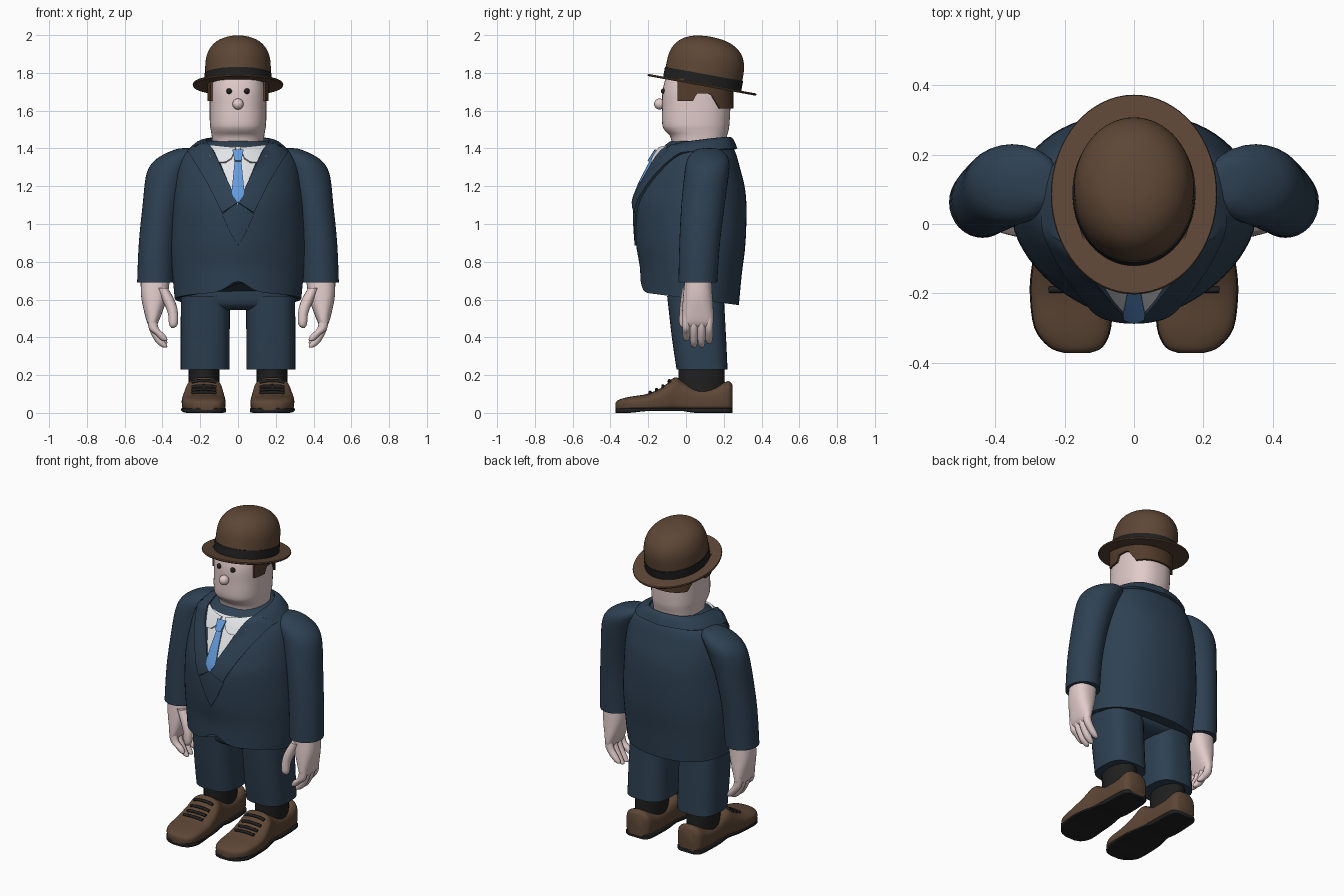
import bpy, bmesh, math
from mathutils import Vector, Matrix
from mathutils.bvhtree import BVHTree

cube = bpy.data.objects.get("Cube")
if cube:
    bpy.data.objects.remove(cube)


def material(name, rgb):
    m = bpy.data.materials.new(name)
    m.use_nodes = True
    m.diffuse_color = (*rgb, 1)
    m.node_tree.nodes["Principled BSDF"].inputs["Base Color"].default_value = (*rgb, 1)
    return m


navy = material("navy cloth", (.027, .052, .085))
brown = material("brown felt and leather", (.11, .062, .036))
hair_brown = material("hair brown", (.085, .045, .025))
skin = material("pale skin", (.75, .60, .59))
white = material("white shirt", (.76, .78, .80))
blue = material("blue tie", (.13, .33, .72))
black = material("black", (.014, .014, .014))


def finish(name, bm, mat, mirror=False, angle=40):
    """Turn a bmesh into a smooth shaded object, optionally mirrored across x."""
    bmesh.ops.recalc_face_normals(bm, faces=bm.faces)
    mesh = bpy.data.meshes.new(name)
    bm.to_mesh(mesh)
    bm.free()
    obj = bpy.data.objects.new(name, mesh)
    bpy.context.collection.objects.link(obj)
    mesh.materials.append(mat)
    bpy.ops.object.select_all(action='DESELECT')
    obj.select_set(True)
    bpy.context.view_layer.objects.active = obj
    bpy.ops.object.shade_smooth_by_angle(angle=math.radians(angle))
    if mirror:
        obj.modifiers.new("Mirror", 'MIRROR')
    return obj


def spline(keys, sub):
    """Catmull-Rom interpolation through tuples."""
    out = []
    for i in range(len(keys) - 1):
        p = [keys[max(0, min(len(keys) - 1, i + k))] for k in (-1, 0, 1, 2)]
        for s in range(sub):
            t = s / sub
            out.append([b + .5 * t * (c - a + t * (2*a - 5*b + 4*c - d + t * (3*(b - c) + d - a)))
                        for a, b, c, d in zip(*p)])
    return out + [list(keys[-1])]


def skin_rows(bm, rows, closed):
    vs = [[bm.verts.new(p) for p in r] for r in rows]
    n = len(rows[0])
    for a, b in zip(vs, vs[1:]):
        for i in range(n if closed else n - 1):
            j = (i + 1) % n
            bm.faces.new((a[i], a[j], b[j], b[i]))
    return vs


def signed_pow(v, e):
    return math.copysign(abs(v) ** e, v)


def loft(name, mat, rings, n=(2, 2), along='z', sub=4, seg=32, mirror=False, warp=None):
    """Rings are (position, centre x, low, high, half width); n shapes the low and high halves."""
    rows = []
    for t, c, lo, hi, r in spline(rings, sub):
        row = []
        for k in range(seg):
            a = 2 * math.pi * k / seg
            e = 2 / (n[0] if math.sin(a) < 0 else n[1])
            x = c + r * signed_pow(math.cos(a), e)
            v = (lo + hi) / 2 + (hi - lo) / 2 * signed_pow(math.sin(a), e)
            p = Vector((x, v, t) if along == 'z' else (x, t, v))
            row.append(warp(p) if warp else p)
        rows.append(row)
    bm = bmesh.new()
    vs = skin_rows(bm, rows, True)
    bm.faces.new(vs[0])
    bm.faces.new(vs[-1])
    return finish(name, bm, mat, mirror)


def sheet(name, mat, rows, thick, mirror=False):
    bm = bmesh.new()
    skin_rows(bm, rows, False)
    bmesh.ops.recalc_face_normals(bm, faces=bm.faces)
    bmesh.ops.solidify(bm, geom=bm.faces[:], thickness=thick)
    return finish(name, bm, mat, mirror)


def ball(name, mat, centre, radius, mirror=False):
    bm = bmesh.new()
    bmesh.ops.create_uvsphere(bm, u_segments=20, v_segments=12, radius=radius)
    bmesh.ops.translate(bm, vec=centre, verts=bm.verts)
    return finish(name, bm, mat, mirror)


def tree(obj):
    return BVHTree.FromPolygons([v.co for v in obj.data.vertices],
                                [p.vertices[:] for p in obj.data.polygons])


# Jacket body with a sloping hem and a cutaway front
def hem(p):
    k = max(0, (.9 - p.z) / .3)
    p.z -= (p.y - .02) * .135 * k
    if p.y < 0:
        p.z += .06 * k ** 3 * math.exp(-(p.x / .07) ** 2)
    return p


jacket = loft("jacket_body", navy, [
    (.605, 0, -.24, .28, .335), (.75, 0, -.245, .295, .348), (.9, 0, -.265, .315, .353),
    (1.09, 0, -.272, .32, .343), (1.2, 0, -.24, .31, .333), (1.3, 0, -.19, .285, .318),
    (1.37, 0, -.15, .265, .285), (1.41, 0, -.12, .245, .23), (1.44, 0, -.08, .23, .16)],
    n=(1.75, 2.3), seg=64, warp=hem)
front = tree(jacket)


def front_y(x, z, default):
    hit = front.ray_cast(Vector((x, -2, z)), Vector((0, 1, 0)))[0]
    return hit.y if hit else default


def patch(name, mat, outline, lift, thick, mirror=False):
    """Cloth piece cut from an x-z outline and laid on the front of the jacket."""
    bm = bmesh.new()
    bm.faces.new([bm.verts.new((x, 0, z)) for x, z in outline])
    for axis, start in ((0, -.2), (2, .85)):
        for i in range(1, 32):
            co, no = Vector(), Vector()
            co[axis], no[axis] = start + i * .02, 1
            bmesh.ops.bisect_plane(bm, geom=bm.verts[:] + bm.edges[:] + bm.faces[:],
                                   plane_co=co, plane_no=no)
    for v in bm.verts:
        v.co.y = front_y(v.co.x, v.co.z, -.05) - lift
    bmesh.ops.recalc_face_normals(bm, faces=bm.faces)
    bmesh.ops.solidify(bm, geom=bm.faces[:], thickness=thick)
    return finish(name, bm, mat, mirror)


# Shirt, shirt collar, tie and the jacket's closing flap
patch("shirt_front", white, [(0, 1.1), (.15, 1.41), (-.15, 1.41)], .008, .006)
patch("shirt_collar_wings", white,
      [(.012, 1.405), (.035, 1.35), (.065, 1.33), (.1, 1.328), (.15, 1.36), (.15, 1.42)],
      .022, .014, True)
loft("shirt_collar_band", white, [(1.36, 0, -.1, .22, .15), (1.425, 0, -.095, .225, .148)], sub=1)
patch("tie_blade", blue, [(.016, 1.35), (.032, 1.19), (.03, 1.15), (0, 1.11),
                          (-.03, 1.15), (-.032, 1.19), (-.016, 1.35)], .02, .01)
patch("tie_knot", blue, [(.03, 1.395), (.018, 1.335), (-.018, 1.335), (-.03, 1.395)], .032, .016)
patch("jacket_flap", navy, [(0, 1.12), (.085, 1.05), (.04, .95), (0, .885),
                            (-.04, .95), (-.085, 1.05)], .008, .01)

# Lapels running up into the collar round the neck
inner = [(0, -.285, 1.115), (.07, -.22, 1.26), (.135, -.13, 1.395), (.16, -.03, 1.43),
         (.165, .1, 1.45), (.11, .2, 1.46), (0, .228, 1.462)]
outer = [(.085, -.26, 1.06), (.165, -.18, 1.22), (.25, -.06, 1.36), (.268, .03, 1.385),
         (.25, .14, 1.395), (.17, .235, 1.4), (0, .272, 1.4)]
rows = []
for a, b in zip(spline(inner, 6), spline(outer, 6)):
    row = []
    for k in range(7):
        p = Vector(a).lerp(Vector(b), k / 6)
        p.z += .018 * math.sin(math.pi * k / 6) * (p.y > -.1)
        if p.y < 0:
            p.y = min(p.y, front_y(p.x, p.z, p.y) - .018)
        row.append(p)
    rows.append(row)
sheet("lapels_and_collar", navy, rows, .022, True)

# Sleeves
loft("sleeves", navy, [
    (.69, .437, -.04, .165, .097), (.9, .428, -.035, .18, .097), (1.1, .405, -.025, .205, .1),
    (1.25, .375, -.01, .225, .113), (1.32, .345, 0, .23, .112), (1.365, .305, .02, .215, .095),
    (1.395, .275, .06, .18, .055), (1.402, .265, .1, .14, .02)], mirror=True)

# Hands: palm, four fingers and a thumb
loft("palms", skin, [
    (.72, .437, -.005, .135, .078), (.62, .443, -.015, .14, .07), (.54, .448, -.02, .145, .05),
    (.48, .452, -.02, .145, .03), (.455, .45, -.01, .135, .015)], n=(2.4, 2.4), mirror=True)
for i, tip in enumerate((.38, .345, .345, .365)):
    y = .002 + i * .04
    loft(f"finger_{i + 1}", skin, [
        (.53, .458, y - .02, y + .02, .022), (.45, .447, y - .022, y + .022, .026),
        (tip + .035, .413, y - .02, y + .02, .026), (tip + .008, .392, y - .014, y + .014, .018),
        (tip, .387, y - .004, y + .004, .005)], seg=14, mirror=True)
loft("thumbs", skin, [
    (.66, .40, -.02, .06, .03), (.59, .365, -.03, .04, .032), (.53, .345, -.035, .02, .027),
    (.47, .342, -.035, .012, .023), (.45, .345, -.02, 0, .008)], seg=16, mirror=True)

# Trousers and socks
loft("trouser_seat", navy, [(.545, 0, -.04, .15, .2), (.58, 0, -.09, .2, .29),
                            (.7, 0, -.1, .22, .3)], n=(2.6, 2.6))
loft("trouser_legs", navy, [(.23, .174, -.05, .22, .13), (.4, .174, -.075, .212, .13),
                            (.62, .172, -.1, .2, .13)], n=(2.8, 2.8), mirror=True)
loft("socks", black, [(.1, .18, -.04, .205, .08), (.26, .18, -.04, .205, .082)], sub=1, mirror=True)

# Shoes, soles and laces
sections = [(-.372, .165, .035, .055), (-.355, .168, .075, .07), (-.3, .177, .108, .085),
            (-.2, .182, .116, .102), (-.12, .182, .11, .14), (-.06, .18, .098, .188),
            (-.02, .18, .092, .17), (.05, .18, .09, .14), (.15, .18, .088, .142),
            (.222, .18, .08, .168), (.246, .18, .055, .15)]
shoes = loft("shoes", brown, [(y, c, .016, h, w) for y, c, w, h in sections],
             n=(6, 2.6), along='y', mirror=True)
loft("soles", black, [(y, c, .01 if -.25 < y < .03 else 0, .026, w + .003) for y, c, w, h in sections],
     n=(8, 8), along='y', mirror=True)
shoe_top = tree(shoes)
laces = bpy.data.curves.new("laces", 'CURVE')
laces.dimensions = '3D'
laces.bevel_depth = .009
laces.bevel_resolution = 2
laces.use_fill_caps = True
for i in range(4):
    line = laces.splines.new('POLY')
    line.points.add(8)
    for k, point in enumerate(line.points):
        x, y = .115 + k * .0163, -.19 + i * .034
        hit = shoe_top.ray_cast(Vector((x, y, 1)), Vector((0, 0, -1)))[0]
        point.co = (x, y, (hit.z if hit else .1) + .004, 1)
laces.materials.append(black)
laces_obj = bpy.data.objects.new("laces", laces)
bpy.context.collection.objects.link(laces_obj)
laces_obj.modifiers.new("Mirror", 'MIRROR')

# Head, nose and eyes
loft("head", skin, [
    (1.36, 0, -.07, .2, .13), (1.455, 0, -.08, .215, .138), (1.495, 0, -.112, .225, .144),
    (1.53, 0, -.126, .23, .149), (1.62, 0, -.126, .235, .15), (1.72, 0, -.122, .235, .148),
    (1.84, 0, -.085, .23, .13)], n=(2.4, 2.4), seg=48)
ball("nose", skin, (0, -.14, 1.635), .029)
ball("eyes", black, (.047, -.118, 1.703), .015, True)


# Hair round the sides and back, with sideburns
def hair_edge(y):
    if y < .04:
        return 1.65
    return 1.69 if y < .13 else max(1.612, 1.69 - (y - .13) * 1.6)


rows = []
for k in range(61):
    a = math.radians(-27 + 234 * k / 60)
    x, y = (.162 * signed_pow(math.cos(a), .85), .055 + .196 * signed_pow(math.sin(a), .85))
    low = hair_edge(y)
    rows.append([(x, y, low + (1.77 - low) * t / 3) for t in range(4)])
sheet("hair", hair_brown, rows, .012)

# Bowler hat, tipped back
tilt = Matrix.Translation((0, .085, 1.737)) @ Matrix.Rotation(-.18, 4, 'X')


def hat_part(name, mat, profile, rx, ry, sub):
    loft(name, mat, [(h, 0, -ry * s, ry * s, rx * s) for h, s in profile],
         sub=sub, seg=64, warp=lambda p: tilt @ p)


hat_part("hat_brim", brown, [(-.006, .99), (0, 1), (.006, .99)], .24, .293, 1)
hat_part("hat_crown", brown, [(0, 1), (.08, 1), (.14, .975), (.19, .87), (.228, .67),
                              (.25, .4), (.257, .15), (.258, .01)], .174, .206, 4)
hat_part("hat_band", black, [(.004, 1.02), (.058, 1.02)], .174, .206, 1)
